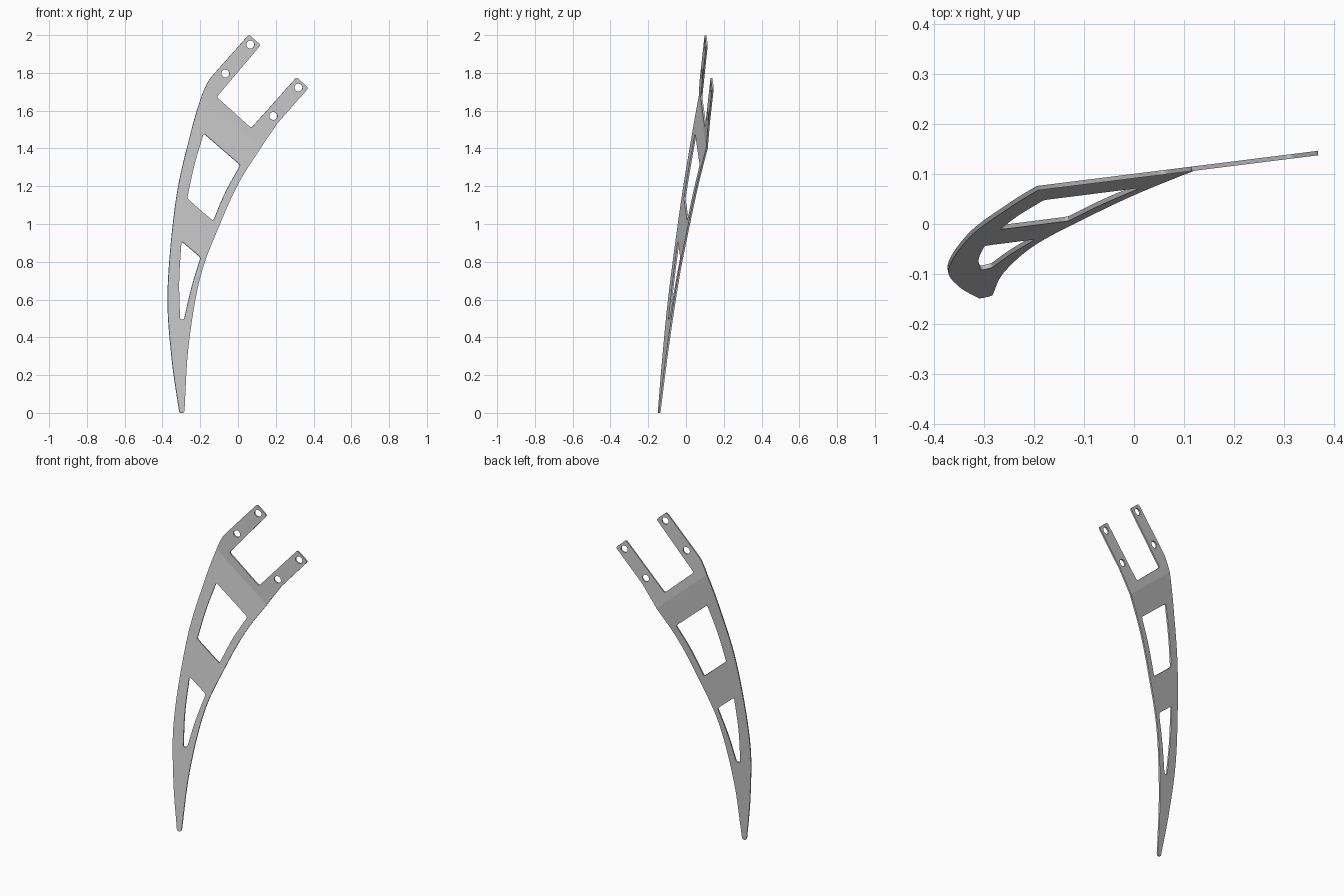
import bpy, bmesh, math
from mathutils import Vector

if "Cube" in bpy.data.objects:
    bpy.data.objects.remove(bpy.data.objects["Cube"])

THICK = 0.009


def spline(pts, steps=8):
    """Smooth curve through a few points (Catmull-Rom)."""
    p = [Vector(q) for q in pts]
    p = [2 * p[0] - p[1]] + p + [2 * p[-1] - p[-2]]
    out = []
    for a, b, c, d in zip(p, p[1:], p[2:], p[3:]):
        for i in range(steps):
            t = i / steps
            out.append(0.5 * (2 * b + (c - a) * t + (2 * a - 5 * b + 4 * c - d) * t ** 2
                              + (3 * b - a - 3 * c + d) * t ** 3))
    return out + [p[-2]]


def rounded(pts, r, min_turn=25):
    """Round the sharp corners of a closed outline."""
    p = [Vector(q) for q in pts]
    out = []
    for i, c in enumerate(p):
        a, b = p[i - 1] - c, p[(i + 1) % len(p)] - c
        if math.degrees((-a).angle(b)) < min_turn:
            out.append(c)
            continue
        s = c + a.normalized() * min(r, a.length * 0.45)
        e = c + b.normalized() * min(r, b.length * 0.45)
        for k in range(5):
            t = k / 4
            out.append(s * (1 - t) ** 2 + c * 2 * t * (1 - t) + e * t ** 2)
    return out


def circle(x, z, r=0.021, n=24):
    return [Vector((x + r * math.cos(math.tau * i / n), z + r * math.sin(math.tau * i / n)))
            for i in range(n)]


# Outer outline: curved blade with a two-pronged fork at the top
left_edge = spline([(-0.310, 0.0), (-0.352, 0.30), (-0.372, 0.65), (-0.328, 1.13),
                    (-0.254, 1.466), (-0.200, 1.655), (-0.163, 1.745), (-0.138, 1.782)])
fork = [(0.058, 2.003), (0.120, 1.948), (-0.113, 1.672), (0.070, 1.508),
        (0.310, 1.777), (0.373, 1.720)]
right_edge = spline([(0.210, 1.535), (0.127, 1.413), (0.005, 1.22), (-0.10, 0.99),
                     (-0.20, 0.72), (-0.262, 0.36), (-0.285, 0.0)])
outline = rounded(left_edge + fork + right_edge, 0.013)

# Two window cut-outs and four bolt holes
upper_window = rounded(spline([(-0.27, 1.135), (-0.232, 1.31), (-0.182, 1.48)])
                       + spline([(0.012, 1.312), (-0.066, 1.17), (-0.132, 1.015)]), 0.015)
lower_window = rounded(spline([(-0.308, 0.495), (-0.312, 0.70), (-0.300, 0.91)])
                       + spline([(-0.198, 0.823), (-0.247, 0.66), (-0.285, 0.495)]), 0.018)
bolts = [circle(*c) for c in ((0.065, 1.95), (-0.067, 1.797), (0.320, 1.722), (0.187, 1.572))]

# Fill the flat plate
bm = bmesh.new()
for loop in [outline, upper_window, lower_window] + bolts:
    vs = [bm.verts.new((q.x, 0, q.y)) for q in loop]
    for i, v in enumerate(vs):
        bm.edges.new((vs[i - 1], v))
bmesh.ops.triangle_fill(bm, use_beauty=True, use_dissolve=False,
                        edges=bm.edges[:], normal=(0, -1, 0))

# Fold the plate: the fork stands upright, the blade slopes
bmesh.ops.bisect_plane(bm, geom=bm.verts[:] + bm.edges[:] + bm.faces[:],
                       plane_co=(0, 0, 1.506), plane_no=(0.1, 0, 0.1139))
for v in bm.verts:
    x, z = v.co.x, v.co.z
    v.co.y = min(0.096 + 0.125 * x, -0.0755 + 0.225 * x + 0.1139 * z)
bmesh.ops.recalc_face_normals(bm, faces=bm.faces[:])

me = bpy.data.meshes.new("bracket_plate")
bm.to_mesh(me)
bm.free()
plate = bpy.data.objects.new("bracket_plate", me)
bpy.context.collection.objects.link(plate)

# Plate thickness
mod = plate.modifiers.new("thickness", 'SOLIDIFY')
mod.thickness = THICK
mod.offset = 0
bpy.context.view_layer.objects.active = plate
plate.select_set(True)
bpy.ops.object.modifier_apply(modifier=mod.name)
bpy.ops.object.shade_smooth_by_angle(angle=math.radians(3))
